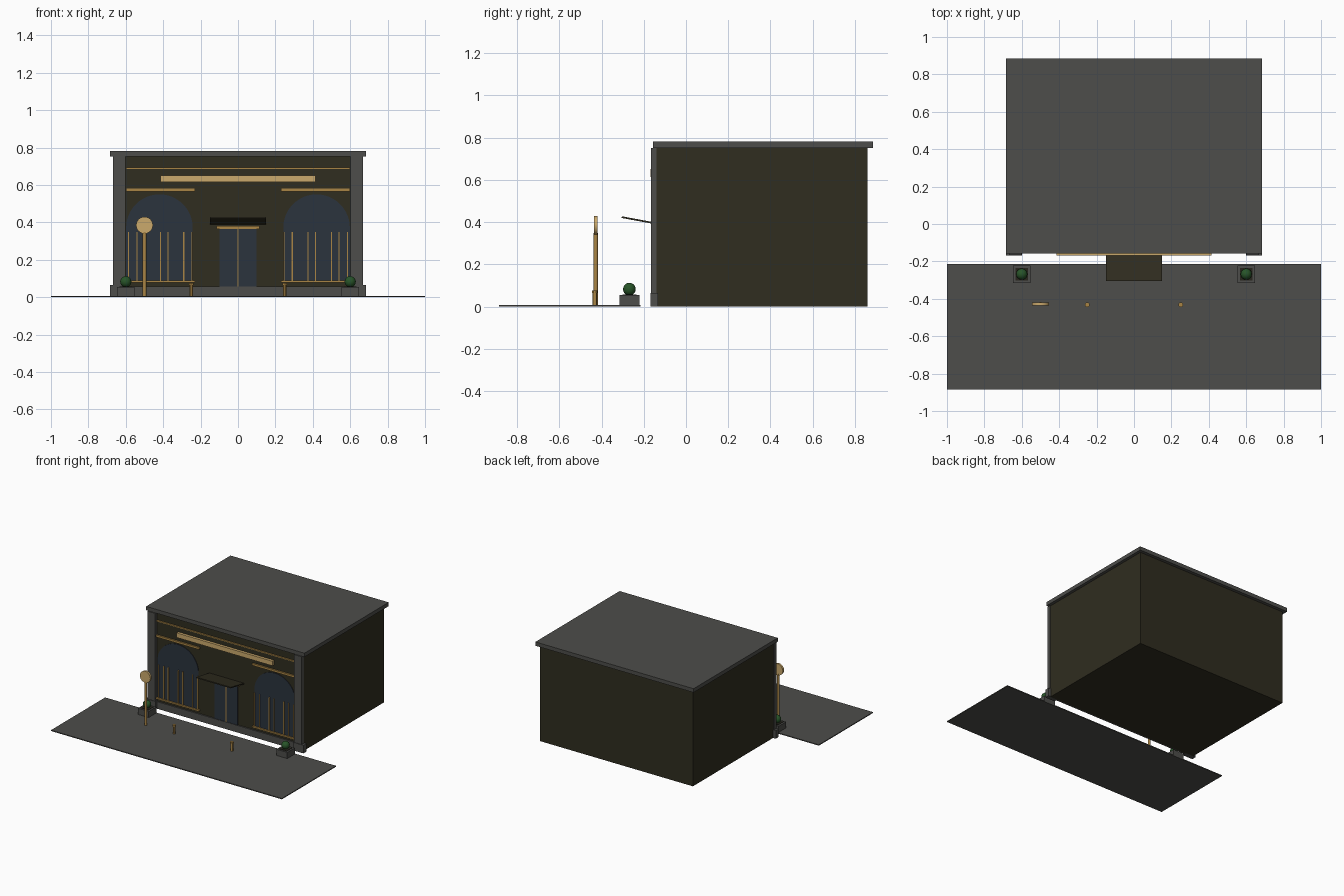
import bpy, math
from mathutils import Vector

old = bpy.data.objects.get("Cube")
if old:
    bpy.data.objects.remove(old, do_unlink=True)


def material(name, r, g, b):
    m = bpy.data.materials.new(name)
    m.use_nodes = True
    m.diffuse_color = (r, g, b, 1)
    m.node_tree.nodes["Principled BSDF"].inputs["Base Color"].default_value = (r, g, b, 1)
    return m


STONE = material("grey stone", 0.075, 0.075, 0.069)
WALL = material("dark olive wall", 0.029, 0.026, 0.014)
GOLD = material("brass", 0.40, 0.235, 0.06)
PALE = material("pale gold", 0.60, 0.40, 0.15)
GLASS = material("blue grey glass", 0.024, 0.033, 0.048)
LEAF = material("green leaf", 0.021, 0.09, 0.022)
SOIL = material("dark soil", 0.02, 0.018, 0.012)


def mesh(name, verts, faces, mat):
    me = bpy.data.meshes.new(name)
    me.from_pydata(verts, [], faces)
    me.materials.append(mat)
    ob = bpy.data.objects.new(name, me)
    bpy.context.collection.objects.link(ob)
    return ob


def prism(name, profile, y0, y1, mat):
    """Extrude an x-z outline (anticlockwise from the front) from y0 back to y1."""
    n = len(profile)
    verts = [(x, y, z) for y in (y0, y1) for x, z in profile]
    faces = [tuple(range(n)), tuple(reversed(range(n, 2 * n)))]
    faces += [(i, n + i, n + (i + 1) % n, (i + 1) % n) for i in range(n)]
    return mesh(name, verts, faces, mat)


def box(name, x0, x1, y0, y1, z0, z1, mat):
    return prism(name, [(x0, z0), (x1, z0), (x1, z1), (x0, z1)], y0, y1, mat)


def cylinder(name, x, y, z0, z1, r, mat, sides=12):
    bpy.ops.mesh.primitive_cylinder_add(vertices=sides, radius=r, depth=z1 - z0,
                                        location=(x, y, (z0 + z1) / 2))
    ob = bpy.context.object
    ob.name = name
    ob.data.materials.append(mat)
    bpy.ops.object.shade_smooth_by_angle()
    return ob


# Pavement and main building
box("pavement", -1, 1, -0.885, -0.215, 0, 0.007, STONE)
box("building", -0.662, 0.662, -0.14, 0.86, 0.002, 0.752, WALL)
box("roof", -0.685, 0.685, -0.157, 0.885, 0.752, 0.782, STONE)

# Front wall dressing
box("plinth", -0.6, 0.6, -0.15, -0.139, 0.002, 0.057, STONE)
box("fascia", -0.6, 0.6, -0.147, -0.139, 0.582, 0.685, WALL)
box("fascia_trim", -0.6, 0.6, -0.152, -0.139, 0.686, 0.693, GOLD)
box("sign_panel", -0.415, 0.415, -0.168, -0.146, 0.615, 0.651, PALE)

# Door and sloping canopy
for side, s in (("right", -1), ("left", 1)):
    a, b = sorted((s * 0.004, s * 0.1))
    box(side + "_door", a, b, -0.146, -0.139, 0.057, 0.366, GLASS)
box("door_strip", -0.004, 0.004, -0.149, -0.139, 0.057, 0.366, GOLD)
box("door_lintel", -0.115, 0.115, -0.153, -0.139, 0.366, 0.381, GOLD)
canopy = box("canopy", -0.15, 0.15, -0.17, 0, -0.004, 0.004, WALL)
canopy.location = (0, -0.137, 0.393)
canopy.rotation_euler.x = -math.radians(10.5)

# Parts repeated on both sides
BARS = (0.245, 0.29, 0.375, 0.415, 0.5, 0.54, 0.585)
for side, s in (("right", -1), ("left", 1)):
    def sided(name, x0, x1, *rest):
        a, b = sorted((s * x0, s * x1))
        return box(side + "_" + name, a, b, *rest)

    sided("pilaster", 0.602, 0.667, -0.165, -0.139, 0.002, 0.752, STONE)
    sided("pilaster_base", 0.598, 0.685, -0.169, -0.132, 0.002, 0.065, STONE)

    # Arched window with sill, railing bars and head trim
    cx = s * 0.42
    arch = [(cx - 0.178, 0.09), (cx + 0.178, 0.09)]
    arch += [(cx + 0.178 * math.cos(t), 0.372 + 0.178 * math.sin(t))
             for t in (math.pi * i / 24 for i in range(25))]
    prism(side + "_arched_window", arch, -0.144, -0.139, GLASS)
    sided("window_sill", 0.23, 0.6, -0.155, -0.139, 0.078, 0.09, GOLD)
    sided("window_head", 0.23, 0.6, -0.155, -0.139, 0.564, 0.58, GOLD)
    for i, x in enumerate(BARS):
        sided("window_bar_%d" % (i + 1), x - 0.003, x + 0.003,
              -0.151, -0.143, 0.09, 0.35, GOLD)

    # Planter with a clipped bush
    sided("planter", 0.553, 0.647, -0.315, -0.221, 0.007, 0.055, STONE)
    sided("planter_soil", 0.567, 0.633, -0.301, -0.235, 0.054, 0.058, SOIL)
    bpy.ops.mesh.primitive_uv_sphere_add(segments=16, ring_count=10, radius=0.03,
                                         location=(s * 0.6, -0.268, 0.083))
    bush = bpy.context.object
    bush.name = side + "_bush"
    bush.data.materials.append(LEAF)
    bpy.ops.object.shade_smooth()

    # Bollard
    cylinder(side + "_bollard", s * 0.25, -0.432, 0.007, 0.066, 0.01, GOLD)
    cylinder(side + "_bollard_cap", s * 0.25, -0.432, 0.066, 0.077, 0.013, GOLD)

# Round post-mounted disc
cylinder("disc_post", -0.5, -0.427, 0.007, 0.35, 0.01, GOLD)
disc = cylinder("post_disc", -0.5, -0.427, 0, 0.016, 0.045, PALE, 24)
disc.location = Vector((-0.5, -0.427, 0.385))
disc.rotation_euler.x = math.pi / 2
